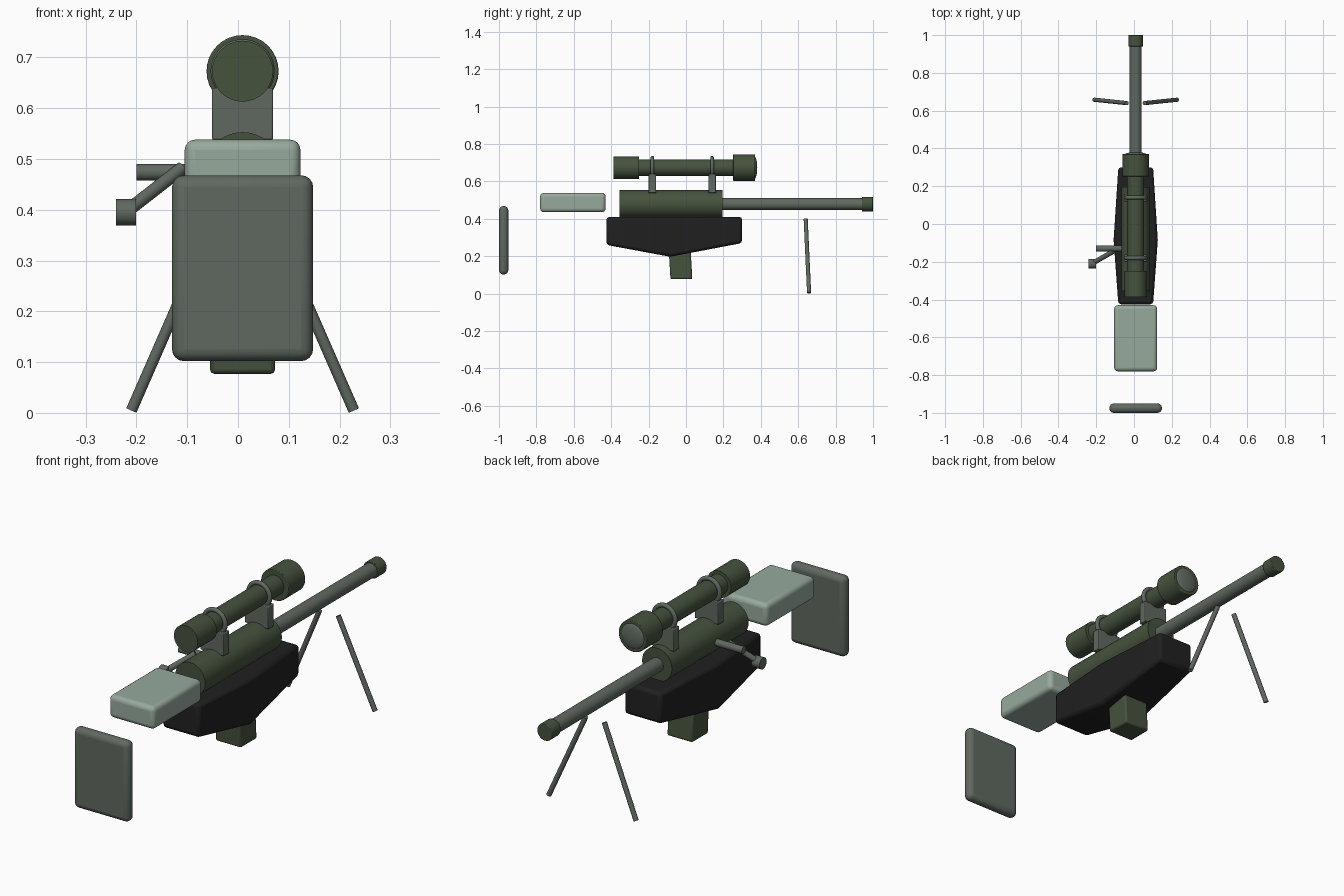
import bpy, bmesh, math
from mathutils import Vector

if "Cube" in bpy.data.objects:
    bpy.data.objects.remove(bpy.data.objects["Cube"])

CX = 0.009      # long axis of the body
BORE_Z = 0.478  # barrel height
SCOPE_Z = 0.673


def material(name, rgb):
    m = bpy.data.materials.new(name)
    m.diffuse_color = (*rgb, 1)
    m.use_nodes = True
    m.node_tree.nodes["Principled BSDF"].inputs["Base Color"].default_value = m.diffuse_color
    return m


GREEN = material("olive green", (0.060, 0.085, 0.047))
GREY = material("grey green", (0.115, 0.140, 0.117))
PALE = material("pale sage", (0.31, 0.40, 0.335))
BLACK = material("near black", (0.0145, 0.0145, 0.0145))


def finish(name, bm, mat, bevel=0.0, segments=4):
    """Turn a bmesh into a named, coloured, shaded object."""
    bmesh.ops.recalc_face_normals(bm, faces=bm.faces)
    me = bpy.data.meshes.new(name)
    bm.to_mesh(me)
    bm.free()
    ob = bpy.data.objects.new(name, me)
    bpy.context.collection.objects.link(ob)
    me.materials.append(mat)
    if bevel:
        mod = ob.modifiers.new("rounded edges", 'BEVEL')
        mod.width, mod.segments = bevel, segments
        mod.limit_method = 'ANGLE'
        mod.angle_limit = math.radians(40)
    bpy.ops.object.select_all(action='DESELECT')
    ob.select_set(True)
    bpy.context.view_layer.objects.active = ob
    bpy.ops.object.shade_smooth_by_angle(angle=math.radians(35))
    return ob


def rod(name, a, b, r, mat, sides=32, bevel=0.0):
    """Cylinder between two points."""
    a, b = Vector(a), Vector(b)
    bm = bmesh.new()
    bmesh.ops.create_cone(bm, cap_ends=True, segments=sides, radius1=r,
                          radius2=r, depth=(b - a).length)
    turn = (b - a).to_track_quat('Z', 'Y').to_matrix()
    bmesh.ops.rotate(bm, verts=bm.verts, matrix=turn)
    bmesh.ops.translate(bm, verts=bm.verts, vec=(a + b) / 2)
    return finish(name, bm, mat, bevel, 2)


def tube(name, y0, y1, z, r, mat, bevel=0.0):
    return rod(name, (CX, y0, z), (CX, y1, z), r, mat, 32, bevel)


def block(name, half_x, y, z, mat, bevel=0.0, segments=4, shear=0.0):
    """Box centred on the long axis; shear slides its lower end along y."""
    bm = bmesh.new()
    bmesh.ops.create_cube(bm, size=1)
    for v in bm.verts:
        low = v.co.z < 0
        v.co = (CX + v.co.x * 2 * half_x,
                (y[0] if v.co.y < 0 else y[1]) + (shear if low else 0),
                z[0] if low else z[1])
    return finish(name, bm, mat, bevel, segments)


# Shoulder pad and cheek rest
block("shoulder_pad", 0.139, (-1.0, -0.95), (0.102, 0.468), GREY, 0.0235)
block("cheek_rest", 0.114, (-0.78, -0.43), (0.435, 0.538), PALE, 0.02)

# Stock: three cross-sections, widest and deepest in the middle
bm = bmesh.new()
loops = []
for y, half, low in ((-0.425, 0.092, 0.26), (-0.085, 0.117, 0.197),
                     (0.30, 0.092, 0.27)):
    loops.append([bm.verts.new((CX + sx * half, y, z)) for sx, z in
                  ((-1, low), (1, low), (1, 0.41), (-1, 0.41))])
for p, q in zip(loops, loops[1:]):
    for i in range(4):
        j = (i + 1) % 4
        bm.faces.new((p[i], p[j], q[j], q[i]))
bm.faces.new(loops[0])
bm.faces.new(loops[-1])
finish("stock", bm, BLACK, 0.015, 2)

# Magazine
block("magazine", 0.064, (-0.095, 0.022), (0.077, 0.28), GREEN, 0.008, 2, 0.012)

# Receiver, barrel and muzzle
tube("receiver", -0.355, 0.195, BORE_Z, 0.075, GREEN)
tube("barrel", 0.18, 0.95, BORE_Z, 0.032, GREY)
tube("muzzle", 0.94, 1.0, BORE_Z, 0.039, GREEN, 0.003)

# Scope body
tube("scope_tube", -0.26, 0.27, SCOPE_Z, 0.045, GREEN)
tube("scope_eyepiece", -0.387, -0.25, SCOPE_Z, 0.06, GREEN)
tube("scope_objective", 0.252, 0.37, SCOPE_Z, 0.071, GREEN, 0.003)

# Domed front lens
bm = bmesh.new()
bmesh.ops.create_uvsphere(bm, u_segments=32, v_segments=16, radius=1)
for v in bm.verts:
    x, y, z = v.co
    v.co = (CX + x * 0.06, 0.365 + z * 0.016, SCOPE_Z + y * 0.06)
finish("front_lens", bm, GREY)

# Scope mounts and rings
for tag, y in (("rear", -0.18), ("front", 0.14)):
    block(tag + "_mount", 0.06, (y - 0.02, y + 0.02), (0.538, 0.64), GREY, 0.003, 2)
    bpy.ops.mesh.primitive_torus_add(
        major_radius=0.053, minor_radius=0.01, major_segments=40,
        minor_segments=12, location=(CX, y, SCOPE_Z),
        rotation=(math.pi / 2, 0, 0))
    ring = bpy.context.object
    ring.name = tag + "_ring"
    ring.data.materials.append(GREY)
    bpy.ops.object.shade_smooth_by_angle(angle=math.radians(40))

# Bolt, handle and knob
rod("bolt", (-0.2, -0.13, 0.474), (-0.03, -0.13, 0.474), 0.016, GREY)
rod("bolt_handle", (-0.11, -0.145, 0.482), (-0.218, -0.207, 0.398), 0.013, GREY, 20)
rod("bolt_knob", (-0.24, -0.21, 0.395), (-0.201, -0.21, 0.395), 0.026, GREY)

# Bipod legs
for tag, s in (("left", -1), ("right", 1)):
    rod(tag + "_leg", (CX + s * 0.219, 0.658, 0.005),
        (CX + s * 0.047, 0.64, 0.398), 0.011, GREY, 20)
